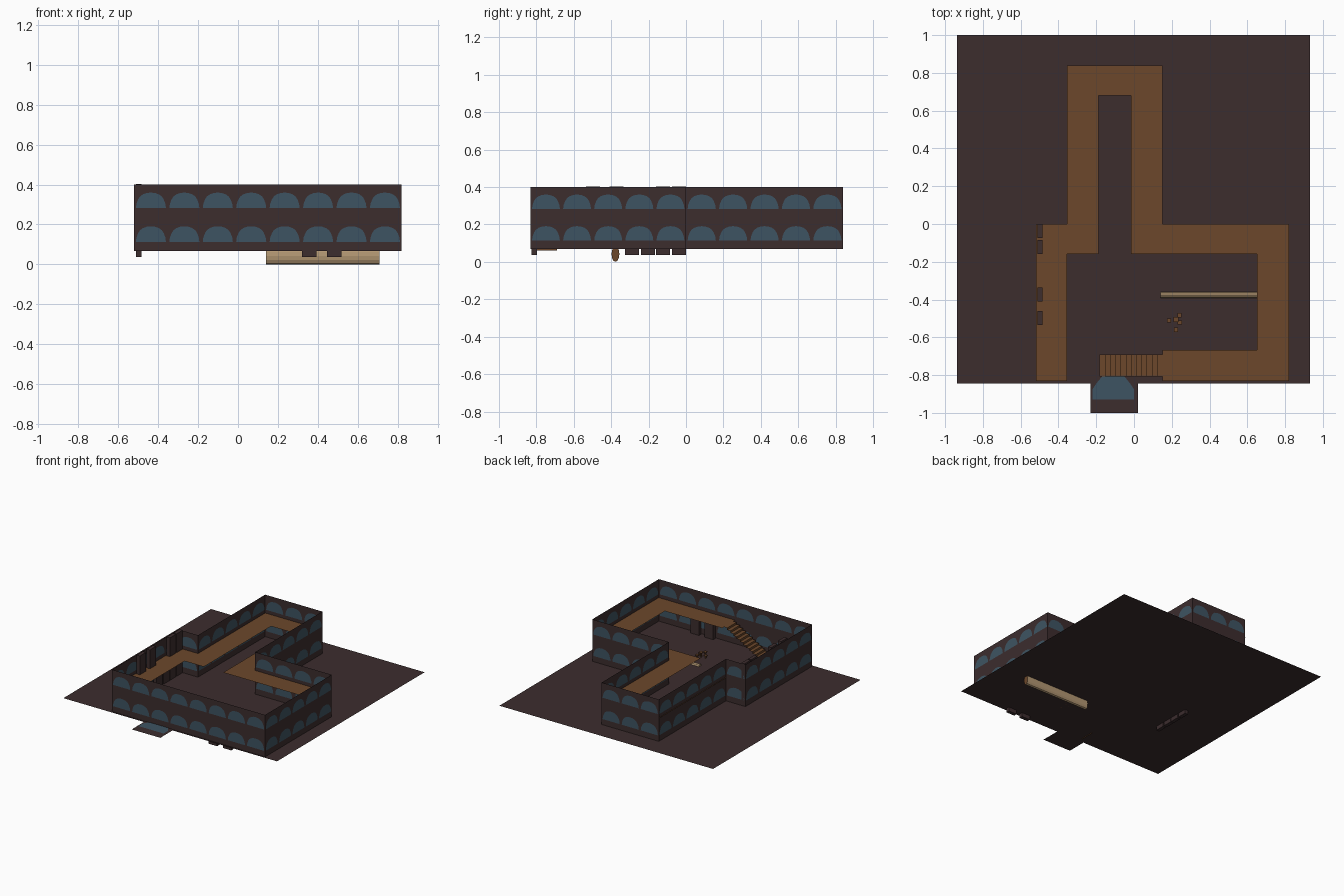
import bpy, bmesh, math

if "Cube" in bpy.data.objects:
    bpy.data.objects.remove(bpy.data.objects["Cube"])


def mat(name, rgb):
    m = bpy.data.materials.new(name)
    m.diffuse_color = (*rgb, 1)
    m.use_nodes = True
    m.node_tree.nodes["Principled BSDF"].inputs["Base Color"].default_value = m.diffuse_color
    return m


DARK = mat("dark stone", (0.045, 0.026, 0.027))
BLUE = mat("slate blue", (0.048, 0.088, 0.122))
WOOD = mat("brown wood", (0.150, 0.064, 0.024))
TAN = mat("tan bark", (0.45, 0.31, 0.17))

GROUND, TOP, LEDGE = 0.068, 0.40, 0.255


def finish(name, bm, mats, weld=True):
    if weld:
        bmesh.ops.remove_doubles(bm, verts=bm.verts, dist=1e-5)
    me = bpy.data.meshes.new(name)
    bm.to_mesh(me)
    bm.free()
    for m in mats:
        me.materials.append(m)
    ob = bpy.data.objects.new(name, me)
    bpy.context.collection.objects.link(ob)
    return ob


def face(bm, pts, mi=0):
    f = bm.faces.new([bm.verts.new(p) for p in pts])
    f.material_index = mi


def rect(bm, x0, y0, x1, y1, z, mi=0):
    face(bm, [(x0, y0, z), (x1, y0, z), (x1, y1, z), (x0, y1, z)], mi)


def box(name, x0, x1, y0, y1, z0, z1, m):
    bm = bmesh.new()
    bmesh.ops.create_cube(bm, size=1)
    for v in bm.verts:
        v.co = ((x0 + x1) / 2 + v.co.x * (x1 - x0),
                (y0 + y1) / 2 + v.co.y * (y1 - y0),
                (z0 + z1) / 2 + v.co.z * (z1 - z0))
    return finish(name, bm, [m])


# Ground sheet
bm = bmesh.new()
rect(bm, -0.937, -0.845, 0.933, 1.0, GROUND)
finish("ground_sheet", bm, [DARK])

# Scallop outline: (position across tile, height), shared by every wall tile
ARC = [(-0.075, 0.0), (-0.072, 0.022)]
ARC += [(-0.067 * math.cos(a), 0.022 + 0.056 * math.sin(a) ** 0.8)
        for a in [math.pi * i / 10 for i in range(1, 10)]]
ARC += [(0.072, 0.022), (0.075, 0.0)]


def wall(bm, a, b):
    """Single sheet from a to b with two rows of inset blue scallops."""
    length = math.dist(a, b)
    n = max(1, round(length / 0.1667))
    tile = length / n
    cols = []
    for i in range(n):
        cols += [(i * tile, 0.0)]
        cols += [((i + 0.5) * tile + u * tile / 0.1667, h) for u, h in ARC]
    cols.append((length, 0.0))

    def pt(d, z):
        t = d / length
        return (a[0] + (b[0] - a[0]) * t, a[1] + (b[1] - a[1]) * t, z)

    for (d0, h0), (d1, h1) in zip(cols, cols[1:]):
        low0 = low1 = GROUND
        for base in (0.113, 0.282):
            face(bm, [pt(d0, low0), pt(d1, low1), pt(d1, base), pt(d0, base)], 0)
            if h0 or h1:
                ring = [pt(d0, base), pt(d1, base)]
                ring += [pt(d1, base + h1)] if h1 else []
                ring += [pt(d0, base + h0)] if h0 else []
                face(bm, ring, 1)
            low0, low1 = base + h0, base + h1
        face(bm, [pt(d0, low0), pt(d1, low1), pt(d1, TOP), pt(d0, TOP)], 0)


# Room walls
plan = [(-0.52, -0.832), (0.82, -0.832), (0.82, 0), (0.15, 0),
        (0.15, 0.84), (-0.35, 0.84), (-0.35, 0), (-0.52, 0)]
bm = bmesh.new()
for a, b in zip(plan, plan[1:] + plan[:1]):
    wall(bm, a, b)
finish("scalloped_walls", bm, [DARK, BLUE])

# Walkway around the inside
bm = bmesh.new()
for r in [(-0.52, -0.83, -0.355, 0), (-0.355, -0.16, -0.187, 0.84),
          (-0.187, 0.68, -0.017, 0.84), (-0.017, -0.16, 0.15, 0.84),
          (0.15, -0.16, 0.652, 0), (0.652, -0.83, 0.82, 0),
          (0.15, -0.83, 0.652, -0.667)]:
    rect(bm, *r, LEDGE)
finish("walkway", bm, [WOOD])

# Stairs down from the walkway
bm = bmesh.new()
N, X0, X1, Z0 = 12, 0.15, -0.182, 0.062
for i in range(N):
    xa, xb = X0 + (X1 - X0) * i / N, X0 + (X1 - X0) * (i + 1) / N
    za = LEDGE - (LEDGE - Z0) * i / N
    zb = LEDGE - (LEDGE - Z0) * (i + 1) / N
    rect(bm, xb, -0.808, xa, -0.69, za)
    face(bm, [(xb, -0.808, za), (xb, -0.69, za), (xb, -0.69, zb), (xb, -0.808, zb)])
finish("stairs", bm, [WOOD])

# Entrance mat outside the front wall, with one blue scallop
bm = bmesh.new()
rect(bm, -0.23, -1.0, 0.02, -0.80, GROUND + 0.001)
face(bm, [(x, y, GROUND + 0.003) for x, y in
          [(-0.22, -0.93), (0.0, -0.93), (0.0, -0.875), (-0.02, -0.845),
           (-0.05, -0.808), (-0.17, -0.808), (-0.2, -0.845), (-0.22, -0.875)]], 1)
finish("entrance_mat", bm, [DARK, BLUE])

# Boards along the left wall: upper row on the walkway, lower row beneath
for i, y in enumerate((-0.535, -0.41, -0.16, -0.075)):
    box(f"upper_board_{i}", -0.512, -0.484, y, y + 0.075, 0.25, 0.404, DARK)
for i, y in enumerate((-0.325, -0.24, -0.16, -0.075)):
    box(f"lower_board_{i}", -0.512, -0.484, y, y + 0.075, 0.036, 0.19, DARK)
# Boards along the front wall
for i, x in enumerate((0.445, 0.32)):
    box(f"front_board_{i}", x, x + 0.074, -0.825, -0.797, 0.036, 0.19, DARK)

# Fallen log half sunk into the ground
bm = bmesh.new()
bmesh.ops.create_cone(bm, cap_ends=True, segments=12, radius1=1, radius2=1, depth=1)
for v in bm.verts:
    z, y, x = v.co.x, v.co.y, v.co.z
    v.co = (0.425 + x * 0.57, -0.377 + y * 0.021, 0.042 + z * 0.042)
log = finish("log", bm, [TAN, WOOD])
for p in log.data.polygons:
    p.material_index = 1 if abs(p.normal.x) > 0.9 and p.center.x > 0.5 else 0

# Small table with stools around it
tx, ty = 0.222, -0.505
box("table_top", tx - 0.013, tx + 0.013, ty - 0.013, ty + 0.013, 0.103, 0.109, WOOD)
box("table_leg", tx - 0.004, tx + 0.004, ty - 0.004, ty + 0.004, GROUND, 0.103, WOOD)
for i, (x, y) in enumerate([(0.185, -0.51), (0.24, -0.483), (0.242, -0.522), (0.222, -0.56)]):
    box(f"stool_seat_{i}", x - 0.011, x + 0.011, y - 0.011, y + 0.011, 0.086, 0.092, WOOD)
    box(f"stool_leg_{i}", x - 0.004, x + 0.004, y - 0.004, y + 0.004, GROUND, 0.086, WOOD)
